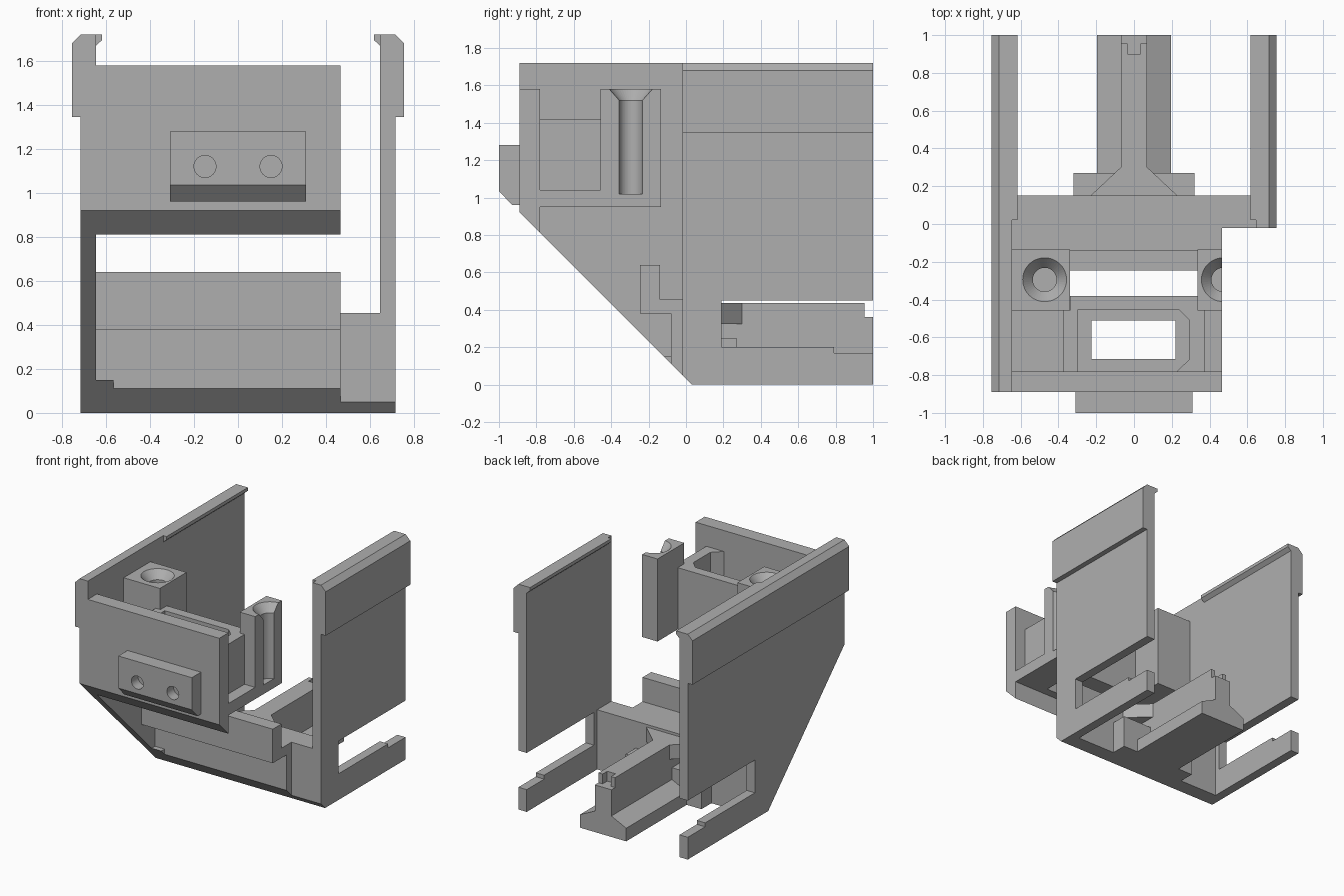
import bpy, bmesh
from mathutils import Matrix, Vector

cube = bpy.data.objects.get("Cube")
if cube:
    bpy.data.objects.remove(cube, do_unlink=True)

grey = bpy.data.materials.new("plain_grey")
grey.use_nodes = True
colour = (0.43, 0.43, 0.43, 1)
grey.diffuse_color = colour
grey.node_tree.nodes["Principled BSDF"].inputs["Base Color"].default_value = colour


def finish(name, bm):
    bmesh.ops.recalc_face_normals(bm, faces=bm.faces)
    mesh = bpy.data.meshes.new(name)
    bm.to_mesh(mesh)
    bm.free()
    mesh.materials.append(grey)
    obj = bpy.data.objects.new(name, mesh)
    bpy.context.scene.collection.objects.link(obj)
    return obj


def prism(name, axis, lo, hi, points):
    """Extrude a flat outline along x (points y,z), y (points x,z) or z (points x,y)."""
    place = {"x": lambda a, b, t: (t, a, b),
             "y": lambda a, b, t: (a, t, b),
             "z": lambda a, b, t: (a, b, t)}[axis]
    bm = bmesh.new()
    face = bm.faces.new([bm.verts.new(place(a, b, lo)) for a, b in points])
    new = bmesh.ops.extrude_face_region(bm, geom=[face])["geom"]
    verts = [v for v in new if isinstance(v, bmesh.types.BMVert)]
    bmesh.ops.translate(bm, verts=verts, vec=Vector(place(0, 0, hi - lo)))
    return finish(name, bm)


def box(name, x0, x1, y0, y1, z0, z1):
    return prism(name, "z", z0, z1, [(x0, y0), (x1, y0), (x1, y1), (x0, y1)])


def cone(name, centre, r_low, r_high, depth, axis="z"):
    bm = bmesh.new()
    turn = Matrix.Rotation(1.570796, 4, "X") if axis == "y" else Matrix()
    bmesh.ops.create_cone(bm, cap_ends=True, segments=48, radius1=r_low, radius2=r_high,
                          depth=depth, matrix=Matrix.Translation(centre) @ turn)
    return finish(name, bm)


def cut(obj, *cutters):
    """Subtract the cutters, bake the result and delete them."""
    for c in cutters:
        c.hide_render = True
        mod = obj.modifiers.new("cut", "BOOLEAN")
        mod.operation = "DIFFERENCE"
        mod.solver = "EXACT"
        mod.object = c
    graph = bpy.context.evaluated_depsgraph_get()
    mesh = bpy.data.meshes.new_from_object(obj.evaluated_get(graph))
    obj.modifiers.clear()
    obj.data = mesh
    for c in cutters:
        bpy.data.objects.remove(c, do_unlink=True)


# Side walls: long sloped one on -x, short one on +x, each with a rear slot
rear = [(1, 1.72), (1, 0.45), (0.19, 0.45), (0.19, 0.2), (0.79, 0.2),
        (0.79, 0.17), (1, 0.17), (1, 0), (0.03, 0)]
walls = (("right", -1, -0.89, [(-0.89, 0.92), (-0.89, 1.72)]),
         ("left", 1, -0.02, [(-0.02, 0.05), (-0.02, 1.72)]))
for side, s, y0, front in walls:
    prism(side + "_wall", "x", s * 0.645, s * 0.715, rear + front)
    prism(side + "_wall_rail", "y", y0, 1,
          [(s * 0.715, 1.345), (s * 0.755, 1.345), (s * 0.755, 1.68), (s * 0.715, 1.72)])
    prism(side + "_wall_lip", "y", 0.02, 1,
          [(s * 0.645, 1.72), (s * 0.617, 1.72), (s * 0.617, 1.695), (s * 0.645, 1.67)])

# Lower cross body and its step on the +x side
prism("cross_body", "x", -0.645, 0.465,
      [(-0.245, 0.64), (-0.14, 0.64), (-0.14, 0.455), (0.15, 0.455), (0.15, 0),
       (0.03, 0), (-0.08, 0.11), (-0.08, 0.38), (-0.245, 0.38)])
prism("cross_body_end", "x", 0.465, 0.645,
      [(-0.02, 0.455), (0.15, 0.455), (0.15, 0), (0.03, 0), (-0.02, 0.05)])
prism("corner_rib", "x", -0.645, -0.565, [(-0.12, 0.15), (-0.08, 0.15), (-0.08, 0.11)])

# Front plate and its nose block with two pin holes
prism("front_plate", "x", -0.645, 0.465,
      [(-0.89, 0.92), (-0.89, 1.58), (-0.78, 1.58), (-0.78, 0.81)])
nose = prism("nose_block", "x", -0.31, 0.31,
             [(-1, 1.28), (-0.89, 1.28), (-0.89, 0.96), (-0.93, 0.96), (-1, 1.035)])
cut(nose, *[cone("pin_hole", (x, -1, 1.12), 0.05, 0.05, 0.16, "y") for x in (-0.15, 0.15)])

# Upper shelf with window, connector pocket and back wall
shelf = box("shelf", -0.645, 0.465, -0.78, -0.38, 0.95, 1.04)
cut(shelf, box("window", -0.225, 0.22, -0.715, -0.51, 0.9, 1.1))
pocket = box("connector_pocket", -0.375, 0.375, -0.78, -0.455, 1.04, 1.42)
cut(pocket, prism("pocket_cutter", "z", 1, 1.5,
                  [(-0.3, -0.8), (0.205, -0.8), (0.295, -0.715), (0.295, -0.51),
                   (0.22, -0.435), (-0.3, -0.435)]))
box("pocket_back", -0.335, 0.335, -0.455, -0.38, 1.04, 1.42)

# Screw posts with countersunk blind holes
for side, s, x0, x1 in (("right", -1, -0.645, -0.34), ("left", 1, 0.335, 0.465)):
    post = box(side + "_screw_post", x0, x1, -0.457, -0.135, 0.95, 1.58)
    cut(post, cone("bore", (s * 0.473, -0.295, 1.32), 0.063, 0.063, 0.6),
        cone("countersink", (s * 0.473, -0.295, 1.555), 0.063, 0.125, 0.07))

# Rear tongue: wide foot, tall stem, gusset and root block
prism("tongue", "y", 0.15, 0.955,
      [(-0.195, 0), (0.195, 0), (0.195, 0.1), (0.07, 0.16), (0.07, 0.435),
       (-0.07, 0.435), (-0.07, 0.16), (-0.195, 0.1)])
prism("tongue_tip", "y", 0.955, 1,
      [(-0.195, 0), (0.195, 0), (0.195, 0.1), (0.07, 0.16), (0.07, 0.36),
       (-0.07, 0.36), (-0.07, 0.16), (-0.195, 0.1)])
cut(bpy.data.objects["tongue"], box("slot", -0.035, 0.035, 0.9, 1.1, 0.36, 0.6))
for s in (-1, 1):
    prism("tongue_gusset", "z", 0.325, 0.435,
          [(s * 0.07, 0.15), (s * 0.07, 0.3), (s * 0.23, 0.15)])
box("tongue_root", -0.32, 0.32, 0.15, 0.27, 0, 0.25)
